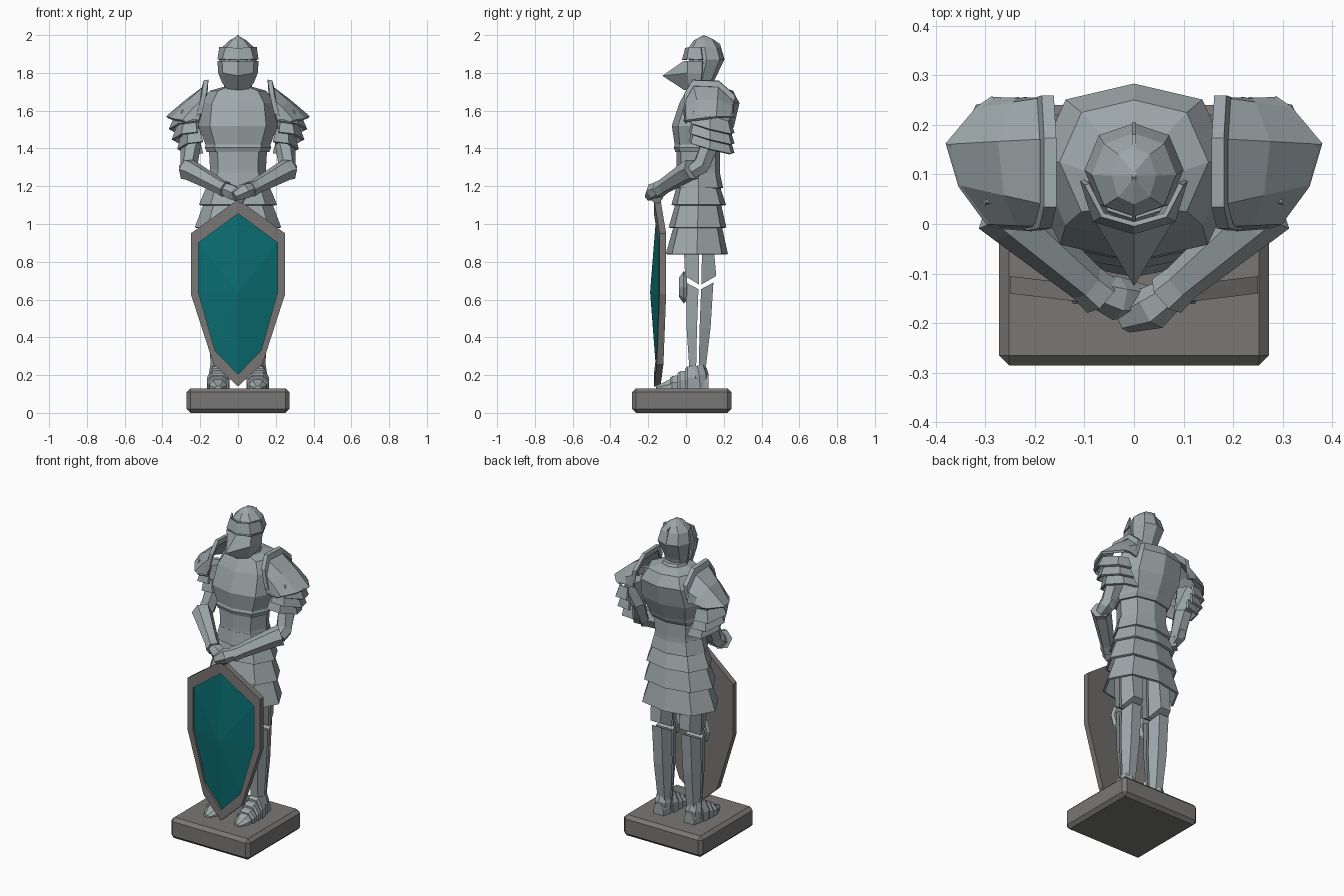
import bpy, bmesh
from math import sin, cos, pi, copysign
from mathutils import Vector

if "Cube" in bpy.data.objects:
    bpy.data.objects.remove(bpy.data.objects["Cube"])


def material(name, color):
    m = bpy.data.materials.new(name)
    m.diffuse_color = (*color, 1)
    m.use_nodes = True
    m.node_tree.nodes["Principled BSDF"].inputs["Base Color"].default_value = m.diffuse_color
    return m


STEEL = material("steel", (0.34, 0.39, 0.40))
STONE = material("stone", (0.19, 0.185, 0.18))
TEAL = material("teal", (0.003, 0.15, 0.16))


def mesh(name, verts, faces, mat=STEEL, mirror=False, solid=0, bevel=0):
    me = bpy.data.meshes.new(name)
    me.from_pydata([tuple(v) for v in verts], [], faces)
    bm = bmesh.new()
    bm.from_mesh(me)
    bmesh.ops.recalc_face_normals(bm, faces=bm.faces)
    bm.to_mesh(me)
    bm.free()
    me.materials.append(mat)
    ob = bpy.data.objects.new(name, me)
    bpy.context.collection.objects.link(ob)
    if mirror:
        ob.modifiers.new("mirror", "MIRROR")
    if solid:
        s = ob.modifiers.new("thickness", "SOLIDIFY")
        s.thickness, s.offset = solid, 0
    if bevel:
        b = ob.modifiers.new("bevel", "BEVEL")
        b.width, b.segments = bevel, 1
    return ob


def loft(name, rings, closed=True, caps=True, **kw):
    n, verts, faces = len(rings[0]), [p for r in rings for p in r], []
    for i in range(len(rings) - 1):
        for j in range(n if closed else n - 1):
            k = (j + 1) % n
            faces.append((i * n + j, i * n + k, (i + 1) * n + k, (i + 1) * n + j))
    if closed and caps:
        faces += [tuple(range(n))[::-1], tuple(range(len(verts) - n, len(verts)))]
    return mesh(name, verts, faces, **kw)


def section(z, hw, yf, yb, n=8, power=0.65):
    """Horizontal body section from half width, front y and back y."""
    out = []
    for i in range(n):
        a = 2 * pi * i / n
        c = cos(a)
        out.append((hw * sin(a), (yf + yb) / 2 - (yb - yf) / 2 * copysign(abs(c) ** power, c), z))
    return out


def tube(name, pts, radii, n=6, **kw):
    """Faceted limb through points."""
    pts, rings = [Vector(p) for p in pts], []
    for i, p in enumerate(pts):
        d = pts[min(i + 1, len(pts) - 1)] - pts[max(i - 1, 0)]
        q = d.to_track_quat("Z", "Y")
        rings.append([p + q @ Vector((radii[i] * cos(2 * pi * j / n), radii[i] * sin(2 * pi * j / n), 0))
                      for j in range(n)])
    return loft(name, rings, **kw)


# Plinth
loft("plinth", [[(x, y, z) for x, y in ((-.272, -.285), (.272, -.285), (.272, .24), (-.272, .24))]
                for z in (0, .13)], mat=STONE, bevel=.02)

# Shield: rim, back and coloured panel
half = [(0, 1.13), (.25, .95), (.25, .63), (.13, .26), (0, .14)]
inner = [(0, 1.055), (.21, .9), (.21, .64), (.122, .33), (0, .205)]


def outline(pts, dy):
    full = pts + [(-x, z) for x, z in pts[-2:0:-1]]
    return [(x, -.135 + .12 * abs(x) + dy, z) for x, z in full]


def fan(name, loop, centre, mat):
    n = len(loop)
    mesh(name, loop + [centre], [(i, (i + 1) % n, n) for i in range(n)], mat)


loft("shield_rim", [outline(half, 0), outline(half, -.035), outline(inner, -.035), outline(inner, -.022)],
     caps=False, mat=STONE)
fan("shield_back", outline(half, 0), (0, -.135, .63), STONE)
fan("shield_panel", outline(inner, -.022), (0, -.19, .64), TEAL)

# Breastplate with lower lip, then waist
loft("breastplate", [section(*s) for s in (
    (1.38, .165, -.055, .19), (1.405, .175, -.065, .205), (1.42, .172, -.06, .21), (1.52, .21, -.075, .255),
    (1.64, .195, -.035, .283), (1.705, .15, .0, .25), (1.725, .08, .01, .19))])
loft("waist", [section(*s) for s in (
    (1.18, .165, -.055, .185), (1.29, .148, -.05, .18), (1.41, .155, -.05, .18))])
loft("collar", [section(*s) for s in ((1.70, .085, .02, .19), (1.74, .07, .035, .165))])

# Skirt tiers
for i, (z0, z1, w0, w1, f0, f1, b0, b1) in enumerate((
        (1.19, 1.27, .17, .148, -.058, -.045, .19, .172),
        (1.10, 1.21, .20, .155, -.07, -.04, .205, .168),
        (.98, 1.12, .222, .17, -.085, -.045, .207, .175),
        (.84, 1.0, .235, .18, -.10, -.055, .215, .18))):
    loft(f"skirt_tier_{i + 1}", [section(z0, w0, f0, b0), section(z1, w1, f1, b1)], caps=False, solid=.014)

# Helmet skull, crest and beaked visor
loft("helmet_skull", [section(*s, 8, .85) for s in (
    (1.72, .062, .03, .14), (1.76, .072, .02, .15), (1.87, .1, .015, .203),
    (1.935, .085, .015, .183), (1.972, .045, .04, .155), (1.995, .004, .085, .11))])
crest = [(.005, 1.92), (.035, 1.96), (.095, 2.0), (.18, 1.955), (.205, 1.87), (.17, 1.86), (.04, 1.9)]
loft("helmet_crest", [[(x, y, z) for y, z in crest] for x in (-.004, .004)])
loft("visor_beak", [
    [(.08, .08, 1.75), (.055, .02, 1.718), (0, -.005, 1.712)],
    [(.1, .085, 1.80), (.076, .01, 1.80), (0, -.12, 1.785)],
    [(.104, .088, 1.862), (.08, .01, 1.862), (0, -.012, 1.858)]], closed=False, mirror=True, solid=.01)
loft("visor_brow", [
    [(.104, .088, 1.87), (.08, .008, 1.872), (0, -.016, 1.868)],
    [(.095, .08, 1.935), (.063, .018, 1.935), (0, .0, 1.93)]], closed=False, mirror=True, solid=.01)

# Pauldrons with raised inner flange and rim
arc_in = [(.205, -.005, 1.55), (.18, .0, 1.66), (.17, .04, 1.73), (.17, .17, 1.725), (.175, .25, 1.65), (.19, .245, 1.57)]
arc_out = [(.27, .0, 1.54), (.29, .005, 1.55), (.345, .08, 1.56), (.37, .16, 1.57), (.31, .23, 1.57), (.28, .25, 1.575)]
arc_mid = [tuple((p + q) / 2 for p, q in zip(a, b)) for a, b in zip(arc_in, arc_out)]
arc_mid = [(x, y, z + .008) for x, y, z in arc_mid]
loft("pauldron", [arc_in, arc_mid, arc_out], closed=False, mirror=True, solid=.014)
loft("pauldron_flange", [[(x + dx, .12 + (y - .12) * k, z + dz) for x, y, z in arc_in]
                         for dx, k, dz in ((-.004, 1, 0), (-.012, 1.06, .033), (.01, 1.06, .03), (.018, 1, 0))],
     closed=False, mirror=True, solid=.004)
tube("pauldron_rim", [arc_in[0]] + arc_out, [.01] * 7, 4, mirror=True)

# Upper arm lames, tilted with the arm
for i, (xo, z) in enumerate(((.36, 1.5), (.345, 1.445), (.315, 1.395))):
    low = [(xo - .13, .02, z + .04), (xo - .05, .03, z + .03), (xo, .125, z), (xo - .045, .235, z - .025),
           (xo - .13, .25, z - .02)]
    top = [(.25 + (x - .25) * .72, .135 + (y - .135) * .82, h + .07) for x, y, h in low]
    loft(f"arm_lame_{i + 1}", [low, top], closed=False, mirror=True, solid=.014)

# Arms, elbows, gauntlets
tube("upper_arm", [(.265, .14, 1.56), (.25, .13, 1.42), (.262, .07, 1.29)], [.06, .054, .045], mirror=True)
tube("elbow", [(.258, .11, 1.335), (.264, .075, 1.305), (.262, .03, 1.275)], [.036, .05, .04], mirror=True)
tube("forearm", [(.272, .035, 1.29), (.245, .01, 1.28), (.08, -.132, 1.19)], [.06, .056, .039], mirror=True)
tube("wrist_cuff", [(.10, -.115, 1.2), (.065, -.145, 1.183)], [.04, .045], mirror=True)
tube("left_hand", [(.075, -.14, 1.19), (.035, -.17, 1.175), (-.02, -.193, 1.145)], [.034, .045, .028])
tube("right_hand", [(-.075, -.135, 1.19), (-.035, -.15, 1.17), (.035, -.155, 1.13)], [.034, .044, .028])


# Legs: front and back plates with a narrow side gap
def leg_plates(name, rows, cx=.1):
    for side, s in (("front", -1), ("back", 1)):
        rings = []
        for z, w, yf, yg, yb, dip in rows:
            ye, y0 = (yf if s < 0 else yb), yg + s * .007
            rings.append([(cx - w, y0, z - dip), (cx - w * .55, ye, z), (cx + w * .55, ye, z), (cx + w, y0, z - dip)])
        loft(f"{name}_{side}", rings, mirror=True)


leg_plates("shin", [(.2, .042, .02, .06, .1, 0), (.45, .056, .003, .065, .13, 0), (.69, .06, .0, .073, .145, .035)])
leg_plates("thigh", [(.725, .062, -.005, .075, .16, .045), (.84, .066, -.01, .077, .15, 0), (1.0, .066, -.01, .077, .15, 0)])
loft("knee_cop", [[(.1 + .06 * k * sin(pi * j / 4), y, .665 + .085 * k * cos(pi * j / 4)) for j in range(8)]
                  for y, k in ((.005, .8), (-.012, 1), (-.037, .6))], mirror=True)


# Boots with instep lames
def foot_section(y, w, z, cx=.105):
    h = z - .125
    return [(cx - w, y, .125), (cx - w, y, .125 + h * .5), (cx - w * .5, y, z),
            (cx + w * .5, y, z), (cx + w, y, .125 + h * .5), (cx + w, y, .125)]


loft("boot", [foot_section(*s) for s in ((-.16, .018, .143), (-.11, .045, .165), (-.03, .054, .205),
                                         (.05, .045, .23), (.12, .035, .2))], mirror=True)
for i, (y, z) in enumerate(((-.085, .195), (-.045, .22), (-.005, .245))):
    loft(f"boot_lame_{i + 1}", [foot_section(y, .054, z - .01), foot_section(y + .012, .06, z),
                                foot_section(y + .055, .052, z + .005)], mirror=True)
tube("ankle", [(.105, .075, .13), (.105, .07, .2), (.105, .06, .25)], [.045, .05, .042], 8, mirror=True)
